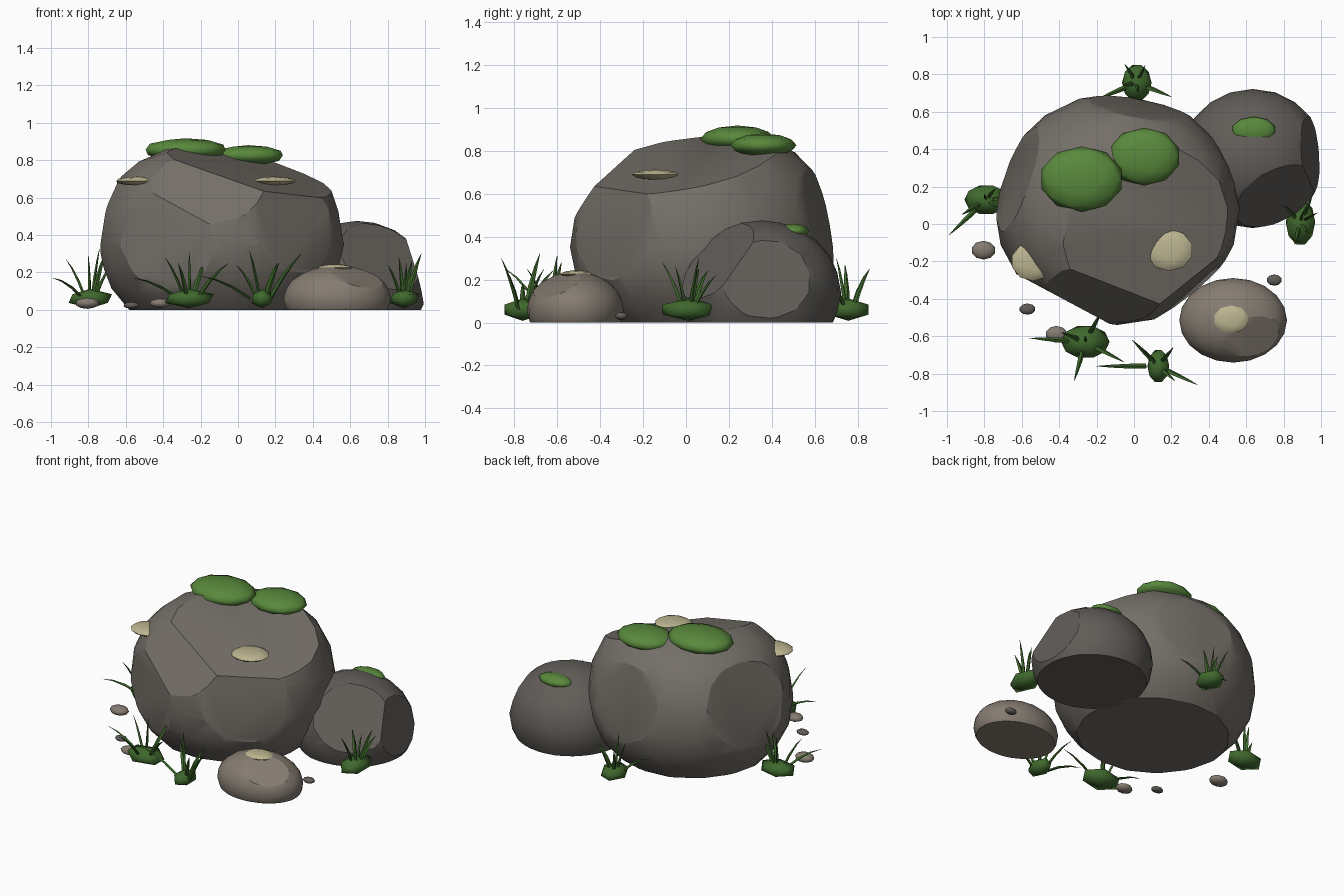
import bpy, bmesh, math
from mathutils import Vector

if "Cube" in bpy.data.objects:
    bpy.data.objects.remove(bpy.data.objects["Cube"])


def material(name, rgb):
    m = bpy.data.materials.new(name)
    m.diffuse_color = (*rgb, 1)
    m.use_nodes = True
    m.node_tree.nodes["Principled BSDF"].inputs["Base Color"].default_value = m.diffuse_color
    return m


STONE = material("stone", (0.175, 0.158, 0.138))
DARK = material("dark_stone", (0.12, 0.11, 0.099))
BROWN = material("brown_stone", (0.235, 0.2, 0.165))
MOSS = material("moss", (0.10, 0.25, 0.045))
GRASS = material("grass", (0.05, 0.14, 0.026))
LICHEN = material("lichen", (0.5, 0.46, 0.28))


def finish(bm, name, mat, angle=25):
    bmesh.ops.recalc_face_normals(bm, faces=bm.faces[:])
    me = bpy.data.meshes.new(name)
    bm.to_mesh(me)
    bm.free()
    me.shade_smooth()
    me.set_sharp_from_angle(angle=math.radians(angle))
    me.materials.append(mat)
    ob = bpy.data.objects.new(name, me)
    bpy.context.collection.objects.link(ob)
    return ob


def blob(center, radii, sub, power=1):
    """Ellipsoid; power > 1 makes the upper shoulders fuller and the top flatter."""
    bm = bmesh.new()
    bmesh.ops.create_icosphere(bm, subdivisions=sub, radius=1)
    for v in bm.verts:
        if v.co.z > 0:
            v.co.z = 1 - (1 - min(v.co.z, 1)) ** power
        v.co = Vector(center) + Vector(a * b for a, b in zip(v.co, radii))
    return bm


def boulder(name, center, radii, mat, cuts, power=1):
    """Rounded stone with flat chips; each cut is (point, outward normal)."""
    bm = blob(center, radii, 3, power)
    for point, normal in cuts + [((0, 0, 0), (0, 0, -1))]:
        cut = bmesh.ops.bisect_plane(
            bm, geom=bm.verts[:] + bm.edges[:] + bm.faces[:], dist=1e-5,
            plane_co=point, plane_no=Vector(normal).normalized(), clear_outer=True)
        rim = [e for e in cut["geom_cut"]
               if isinstance(e, bmesh.types.BMEdge) and e.is_boundary]
        if rim:
            bmesh.ops.holes_fill(bm, edges=rim, sides=0)
    finish(bm, name, mat)


# Boulders
boulder("main_boulder", (-0.09, 0.08, 0.35), (0.655, 0.62, 0.53), STONE, [
    ((-0.40, -0.39, 0.32), (-0.47, -0.88, 0.0)),
    ((0.30, -0.34, 0.40), (0.62, -0.75, 0.15)),
    ((-0.64, 0.25, 0.42), (-0.9, 0.3, 0.25)),
    ((0.10, 0.61, 0.45), (0.17, 0.95, 0.2)),
    ((0.0, 0.0, 0.757), (0.275, -0.2, 1)),
    ((-0.10, -0.40, 0.63), (-0.1, -0.8, 0.6)),
], power=1.4)
boulder("side_boulder", (0.635, 0.35, 0.14), (0.385, 0.372, 0.335), DARK, [
    ((0.94, 0.40, 0.20), (0.95, 0.07, 0.25)),
    ((0.75, 0.15, 0.29), (0.4, -0.68, 0.6)),
])
boulder("small_boulder", (0.53, -0.515, 0.06), (0.288, 0.226, 0.178), BROWN, [
    ((0.62, -0.59, 0.185), (0.3, -0.4, 0.87)),
])

# Moss and lichen pads
for name, c, r, mat in [
    ("moss_left", (-0.28, 0.24, 0.855), (0.225, 0.175, 0.062), MOSS),
    ("moss_right", (0.055, 0.36, 0.825), (0.194, 0.155, 0.055), MOSS),
    ("moss_side", (0.64, 0.50, 0.425), (0.12, 0.074, 0.035), MOSS),
    ("lichen_right", (0.19, -0.14, 0.688), (0.125, 0.112, 0.024), LICHEN),
    ("lichen_left", (-0.54, -0.20, 0.688), (0.117, 0.105, 0.024), LICHEN),
    ("lichen_small", (0.52, -0.51, 0.226), (0.095, 0.075, 0.017), LICHEN),
]:
    finish(blob(c, r, 2), name, mat, 60)

# Pebbles
for i, (c, r, mat) in enumerate([
    ((-0.805, -0.14, 0.035), (0.065, 0.05, 0.03), BROWN),
    ((-0.57, -0.455, 0.024), (0.043, 0.03, 0.018), DARK),
    ((-0.415, -0.59, 0.035), (0.058, 0.045, 0.026), BROWN),
    ((0.75, -0.30, 0.03), (0.041, 0.03, 0.019), DARK),
]):
    finish(blob(c, r, 2), f"pebble_{i + 1}", mat, 40)


def add_blade(bm, root, tip):
    """Thin four-sided blade that arches from root to a fine tip."""
    root, tip = Vector(root), Vector(tip)
    side = (tip - root).cross(Vector((0.3, 0.2, 1))).normalized()
    up = side.cross(tip - root).normalized()
    rings = []
    for t, r in ((0, 0.014), (0.35, 0.013), (0.7, 0.008), (1, 0.001)):
        p = root.lerp(tip, t) + Vector((0, 0, 0.08 * t * (1 - t)))
        rings.append([bm.verts.new(p + d * r) for d in (side, up * 0.6, -side, -up * 0.6)])
    for a, b in zip(rings, rings[1:]):
        for k in range(4):
            bm.faces.new((a[k], a[k - 1], b[k - 1], b[k]))
    bm.faces.new(rings[0])
    bm.faces.new(rings[-1])


# Grass tufts: clump centre, clump radii, blade tips
TUFTS = [
    ((-0.79, 0.13), (0.13, 0.09), [(-0.99, -0.06, 0.17), (-0.92, 0.05, 0.27), (-0.80, 0.16, 0.29),
                                   (-0.74, 0.19, 0.33), (-0.71, 0.08, 0.30), (-0.67, 0.14, 0.25)]),
    ((-0.26, -0.63), (0.145, 0.1), [(-0.56, -0.61, 0.17), (-0.39, -0.58, 0.28), (-0.32, -0.84, 0.25),
                                    (-0.26, -0.60, 0.31), (-0.17, -0.46, 0.27), (-0.05, -0.74, 0.25)]),
    ((0.13, -0.76), (0.065, 0.1), [(-0.20, -0.76, 0.18), (-0.01, -0.62, 0.24), (0.06, -0.68, 0.32),
                                   (0.21, -0.66, 0.25), (0.22, -0.84, 0.25), (0.34, -0.86, 0.30)]),
    ((0.89, 0.01), (0.088, 0.14), [(0.80, 0.10, 0.24), (0.86, -0.11, 0.28), (0.90, 0.06, 0.25),
                                   (0.93, -0.05, 0.26), (0.98, 0.06, 0.30), (0.95, 0.14, 0.22)]),
    ((0.015, 0.755), (0.088, 0.112), [(-0.19, 0.67, 0.17), (-0.05, 0.855, 0.25), (0.06, 0.85, 0.24),
                                      (0.20, 0.68, 0.18), (0.02, 0.70, 0.30), (-0.06, 0.74, 0.27)]),
]
for i, ((x, y), (rx, ry), tips) in enumerate(TUFTS):
    finish(blob((x, y, 0.06), (rx, ry, 0.052), 1), f"grass_clump_{i + 1}", GRASS, 70)
    bm = bmesh.new()
    for tx, ty, tz in tips:
        add_blade(bm, (x + 0.2 * (tx - x), y + 0.2 * (ty - y), 0.06), (tx, ty, tz))
    finish(bm, f"grass_blades_{i + 1}", GRASS, 40)
